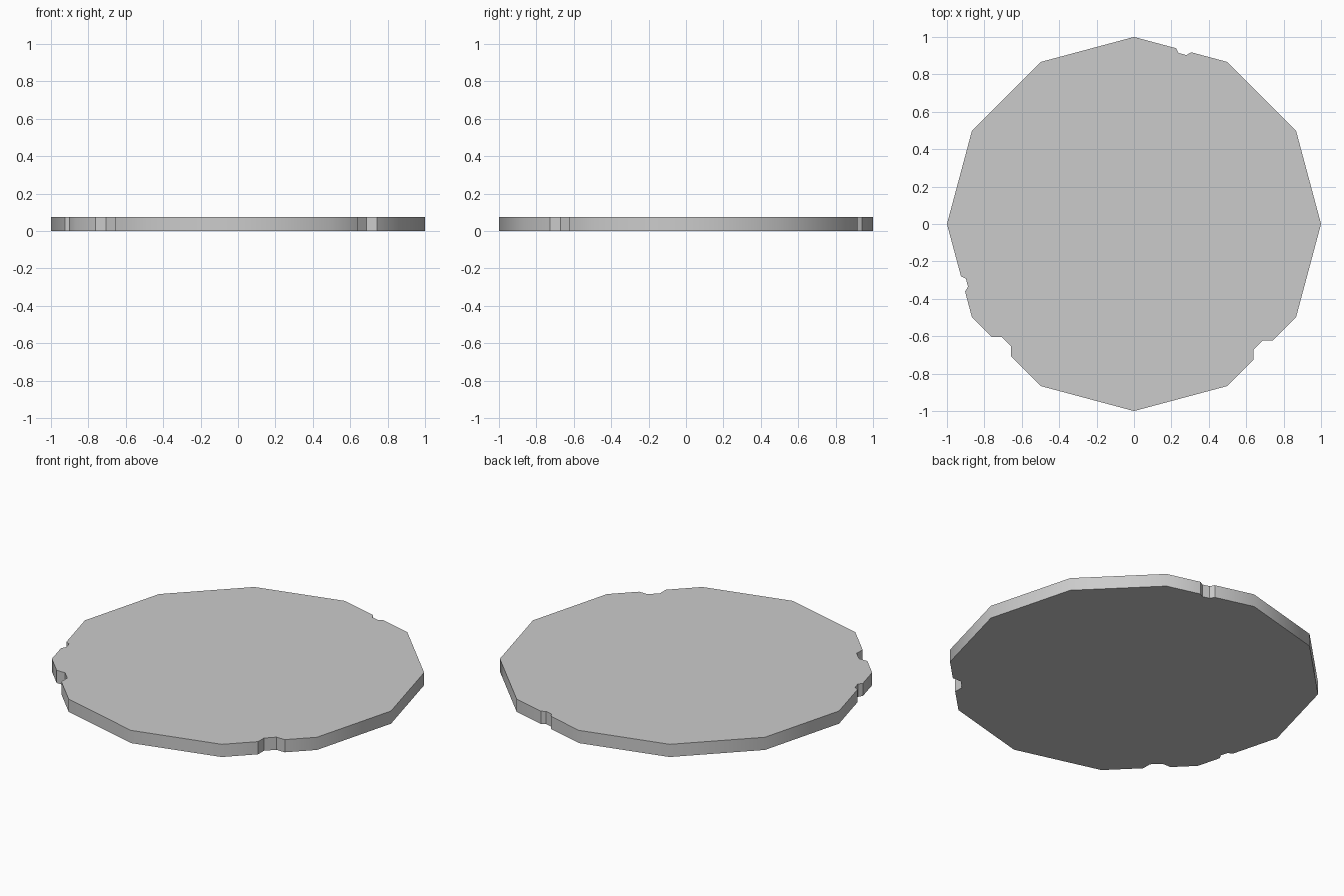
import bpy, bmesh
from math import radians, cos, sin
from mathutils import Vector

if "Cube" in bpy.data.objects:
    bpy.data.objects.remove(bpy.data.objects["Cube"])

SIDES, THICKNESS = 12, 0.075

# edge index -> (position along edge, outer half width, inner half width, depth)
NOTCHES = {
    2: (0.47, 0.042, 0.022, 0.021),
    6: (0.64, 0.042, 0.022, 0.022),
    7: (0.426, 0.0725, 0.034, 0.039),
    10: (0.522, 0.0725, 0.034, 0.039),
}


def corner(i):
    a = radians(360 / SIDES * i)
    return Vector((cos(a), sin(a), 0))


# Outline of the plate, with a tapered notch cut into some sides
outline = []
for i in range(SIDES):
    start, end = corner(i), corner(i + 1)
    outline.append(start)
    if i in NOTCHES:
        t, outer, inner, depth = NOTCHES[i]
        along = (end - start).normalized()
        inward = -(start + end).normalized()
        mid = start.lerp(end, t)
        for offset, d in ((-outer, 0), (-inner, depth), (inner, depth), (outer, 0)):
            outline.append(mid + along * offset + inward * d)

# Extrude the outline into a thin solid
bm = bmesh.new()
face = bm.faces.new([bm.verts.new(p) for p in outline])
top = bmesh.ops.extrude_face_region(bm, geom=[face], use_keep_orig=True)
bmesh.ops.translate(bm, vec=(0, 0, THICKNESS),
                    verts=[g for g in top["geom"] if isinstance(g, bmesh.types.BMVert)])
bmesh.ops.recalc_face_normals(bm, faces=bm.faces)
mesh = bpy.data.meshes.new("notched_plate")
bm.to_mesh(mesh)
bm.free()

plate = bpy.data.objects.new("notched_plate", mesh)
bpy.context.collection.objects.link(plate)

# Smooth rim, sharp notches and caps
bpy.context.view_layer.objects.active = plate
plate.select_set(True)
bpy.ops.object.shade_smooth_by_angle(angle=radians(35))
